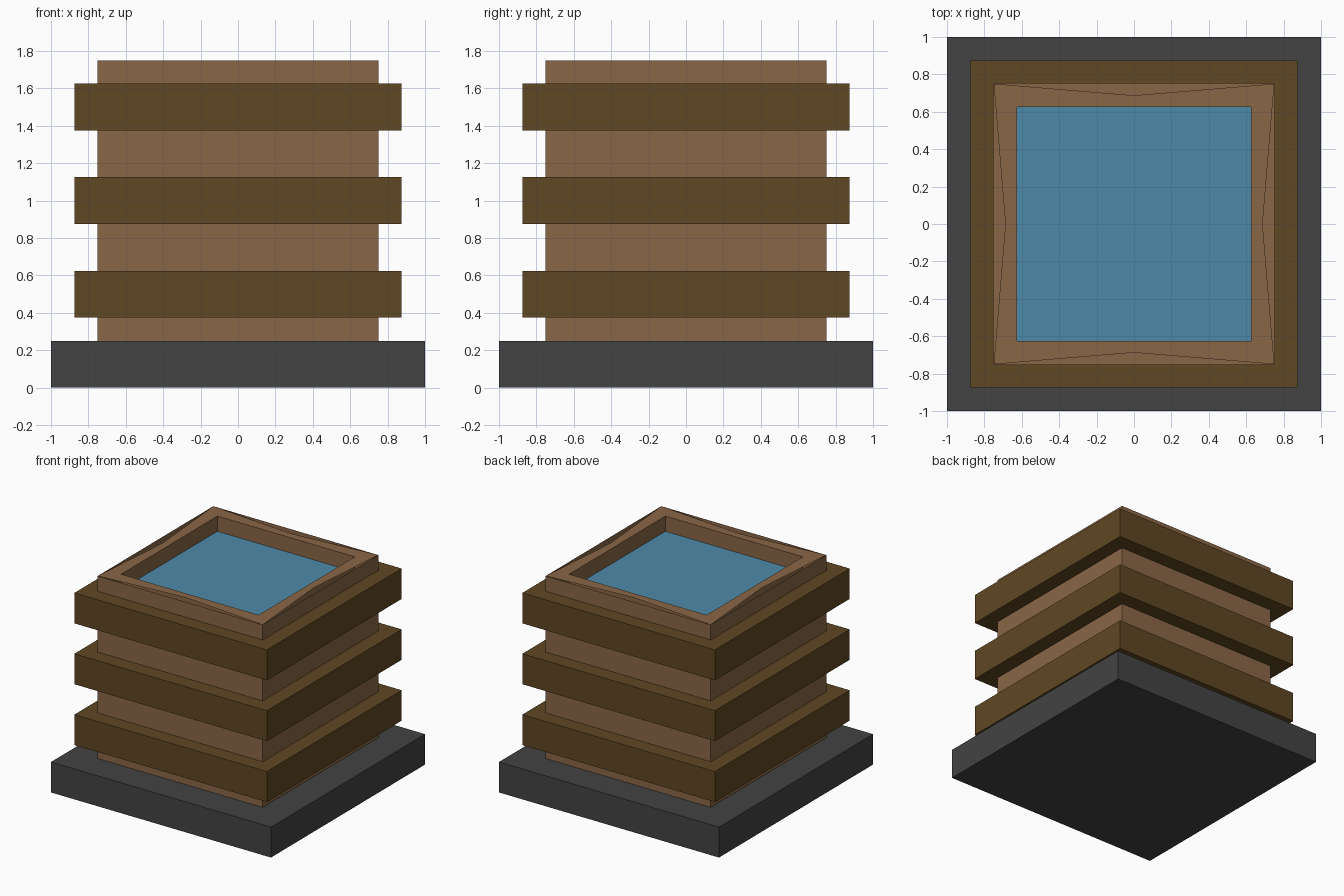
import bpy
import bmesh

cube = bpy.data.objects.get("Cube")
if cube:
    bpy.data.objects.remove(cube, do_unlink=True)


def make_material(name, rgb):
    """Flat material from 0-255 sRGB values."""
    lin = [((c / 255 + 0.055) / 1.055) ** 2.4 for c in rgb]
    mat = bpy.data.materials.new(name)
    mat.use_nodes = True
    mat.diffuse_color = (*lin, 1)
    bsdf = next(n for n in mat.node_tree.nodes if n.type == "BSDF_PRINCIPLED")
    bsdf.inputs["Base Color"].default_value = (*lin, 1)
    return mat


STONE = make_material("dark grey stone", (67, 67, 67))
WOOD = make_material("brown wood", (138, 103, 70))
DARK_WOOD = make_material("dark brown wood", (96, 71, 35))
WATER = make_material("blue water", (77, 138, 169))


def finish(bm, name, mat):
    mesh = bpy.data.meshes.new(name)
    bm.to_mesh(mesh)
    bm.free()
    mesh.materials.append(mat)
    obj = bpy.data.objects.new(name, mesh)
    bpy.context.collection.objects.link(obj)
    return obj


def square_ring(bm, r, z):
    return [bm.verts.new((x * r, y * r, z))
            for x, y in ((-1, -1), (1, -1), (1, 1), (-1, 1))]


def bridge(bm, a, b):
    for i in range(4):
        j = (i + 1) % 4
        bm.faces.new((a[i], a[j], b[j], b[i]))


def square_sweep(name, profile, mat, bottom=False, top=False):
    """Sweep a (half width, height) profile around a square."""
    bm = bmesh.new()
    rings = [square_ring(bm, r, z) for r, z in profile]
    for a, b in zip(rings, rings[1:]):
        bridge(bm, a, b)
    if bottom:
        bm.faces.new(rings[0][::-1])
    if top:
        bm.faces.new(rings[-1])
    return finish(bm, name, mat)


# Stone plinth
square_sweep("base", [(1, 0), (1, 0.25)], STONE, bottom=True, top=True)

# Hollow barrel: outer wall, notched rim, inner lip
bm = bmesh.new()
foot = square_ring(bm, 0.75, 0.25)
outer = square_ring(bm, 0.75, 1.75)
inner = square_ring(bm, 0.625, 1.75)
lip = square_ring(bm, 0.625, 1.625)
bridge(bm, foot, outer)
bridge(bm, inner, lip)
for i, (x, y) in enumerate(((0, -1), (1, 0), (0, 1), (-1, 0))):
    j = (i + 1) % 4
    mid = bm.verts.new((x * 0.6875, y * 0.6875, 1.75))
    bm.faces.new((outer[i], mid, outer[j], inner[j], inner[i]))
bm.faces.new(square_ring(bm, 0.75, 0.26))
finish(bm, "barrel", WOOD)

# Three protruding bands
for label, z in (("lower", 0.375), ("middle", 0.875), ("upper", 1.375)):
    square_sweep(label + "_band",
                 [(0.75, z), (0.875, z), (0.875, z + 0.25), (0.75, z + 0.25)],
                 DARK_WOOD)

# Water surface inside the rim
square_sweep("water", [(0.625, 1.625)], WATER, top=True)
